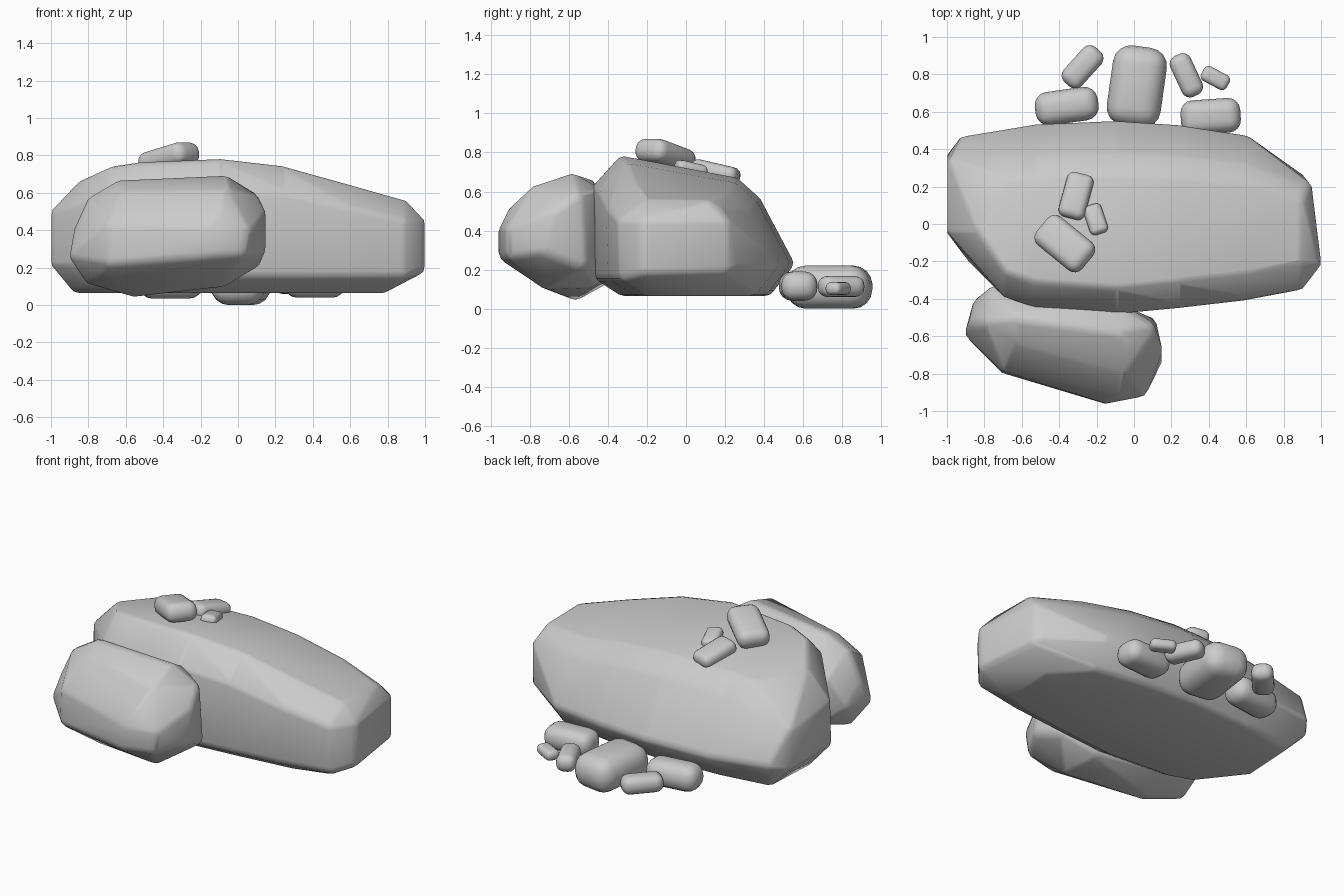
import bpy, bmesh
from math import radians
from mathutils import Vector, Matrix


def finish(name, bm, angle=50):
    mesh = bpy.data.meshes.new(name)
    bm.to_mesh(mesh)
    bm.free()
    ob = bpy.data.objects.new(name, mesh)
    bpy.context.collection.objects.link(ob)
    bpy.ops.object.select_all(action='DESELECT')
    ob.select_set(True)
    bpy.context.view_layer.objects.active = ob
    bpy.ops.object.shade_smooth_by_angle(angle=radians(angle))
    return ob


def boulder(name, pts, r):
    """Rounded convex rock: hull around small spheres placed at its corners."""
    lo = Vector([min(p[i] for p in pts) for i in range(3)])
    hi = Vector([max(p[i] for p in pts) for i in range(3)])
    c, h = (lo + hi) / 2, (hi - lo) / 2
    bm = bmesh.new()
    for p in pts:
        q = Vector([p[i] - r * (p[i] - c[i]) / h[i] for i in range(3)])
        bmesh.ops.create_icosphere(bm, subdivisions=2, radius=r,
                                   matrix=Matrix.Translation(q))
    verts = [v.co.copy() for v in bm.verts]
    bm.free()
    bm = bmesh.new()
    for v in verts:
        bm.verts.new(v)
    bmesh.ops.convex_hull(bm, input=bm.verts)
    bmesh.ops.delete(bm, geom=[v for v in bm.verts if not v.link_faces],
                     context='VERTS')
    return finish(name, bm)


def pebble(name, loc, size, turn, tilt_x=0, tilt_y=0):
    """Bevelled box stone."""
    bm = bmesh.new()
    bmesh.ops.create_cube(bm, size=1, matrix=Matrix.Diagonal((*size, 1)))
    bmesh.ops.bevel(bm, geom=bm.edges[:], offset=min(size) * 0.44, segments=4,
                    profile=0.5, affect='EDGES')
    m = (Matrix.Translation(loc) @ Matrix.Rotation(radians(tilt_x), 4, 'X')
         @ Matrix.Rotation(radians(tilt_y), 4, 'Y')
         @ Matrix.Rotation(radians(turn), 4, 'Z'))
    bm.transform(m)
    return finish(name, bm)


# main boulder: sections along x
# (x, front y, back y, front top z, mid top z, back top z)
pts = []
for x, yf, yb, zt, zm, zb in [(-0.70, -0.39, 0.50, 0.735, 0.63, 0.53),
                              (-0.55, -0.445, 0.53, 0.76, 0.645, 0.54),
                              (-0.10, -0.48, 0.55, 0.78, 0.655, 0.55),
                              (0.25, -0.445, 0.525, 0.735, 0.625, 0.53),
                              (0.62, -0.40, 0.465, 0.62, 0.56, 0.47),
                              (0.92, -0.34, 0.24, 0.525, 0.52, 0.49)]:
    xb = min(x, 0.82)   # underside stops short of the right end
    pts += [(xb, yf + 0.12, 0.065), (x, yf + 0.01, 0.14), (x, yf, zt * 0.82),
            (x, yf + 0.12, zt), (x, yb * 0.48, zm),
            (x, yb * 0.68, zb), (x, yb, 0.20), (xb, yb - 0.10, 0.065)]
# blunt ends
pts += [(-1, -0.04, 0.20), (-1, 0.39, 0.20), (-1, -0.03, 0.49), (-1, 0.35, 0.44),
        (-0.90, 0.0, 0.065), (-0.88, 0.38, 0.065), (-0.95, 0.46, 0.22),
        (-0.86, -0.03, 0.655), (-0.86, 0.25, 0.56), (-0.90, -0.18, 0.20),
        (1, -0.23, 0.17), (1, -0.23, 0.43), (0.95, 0.20, 0.18), (0.95, 0.20, 0.43)]
boulder("main_boulder", pts, 0.055)

# leaning front boulder
boulder("front_boulder", [
    (-0.90, -0.56, 0.25), (-0.88, -0.50, 0.38), (-0.86, -0.40, 0.26),
    (-0.78, -0.33, 0.45), (-0.66, -0.48, 0.66), (-0.80, -0.50, 0.57),
    (-0.71, -0.77, 0.22), (-0.71, -0.76, 0.42), (-0.58, -0.55, 0.045),
    (-0.82, -0.50, 0.12), (-0.04, -0.57, 0.69), (0.11, -0.55, 0.59),
    (0.15, -0.68, 0.50), (0.15, -0.74, 0.30), (0.07, -0.92, 0.40),
    (-0.12, -0.96, 0.40), (-0.13, -0.96, 0.27), (0.05, -0.92, 0.28),
    (-0.05, -0.72, 0.11), (-0.08, -0.46, 0.12), (0.12, -0.53, 0.22),
    (-0.05, -0.45, 0.62), (-0.74, -0.36, 0.15), (-0.03, -0.78, 0.62),
    (-0.64, -0.60, 0.61), (-0.05, -0.91, 0.50)], 0.06)

# stones on the ground behind
pebble("ground_stone_1", (0.015, 0.735, 0.11), (0.29, 0.43, 0.22), -8)
pebble("ground_stone_2", (-0.36, 0.63, 0.117), (0.34, 0.18, 0.165), 8)
pebble("ground_stone_3", (0.41, 0.575, 0.115), (0.32, 0.185, 0.15), 4)
pebble("ground_stone_4", (-0.275, 0.84, 0.115), (0.25, 0.13, 0.11), 48)
pebble("ground_stone_5", (0.28, 0.795, 0.113), (0.24, 0.12, 0.107), -65)
pebble("ground_stone_6", (0.435, 0.78, 0.103), (0.155, 0.087, 0.066), -28)

# stones on top of the main boulder
pebble("top_stone_1", (-0.37, -0.105, 0.785), (0.32, 0.195, 0.12), -40, -9, -10)
pebble("top_stone_2", (-0.31, 0.15, 0.70), (0.25, 0.145, 0.09), 75, -13)
pebble("top_stone_3", (-0.205, 0.025, 0.717), (0.165, 0.10, 0.066), -72, -13)
